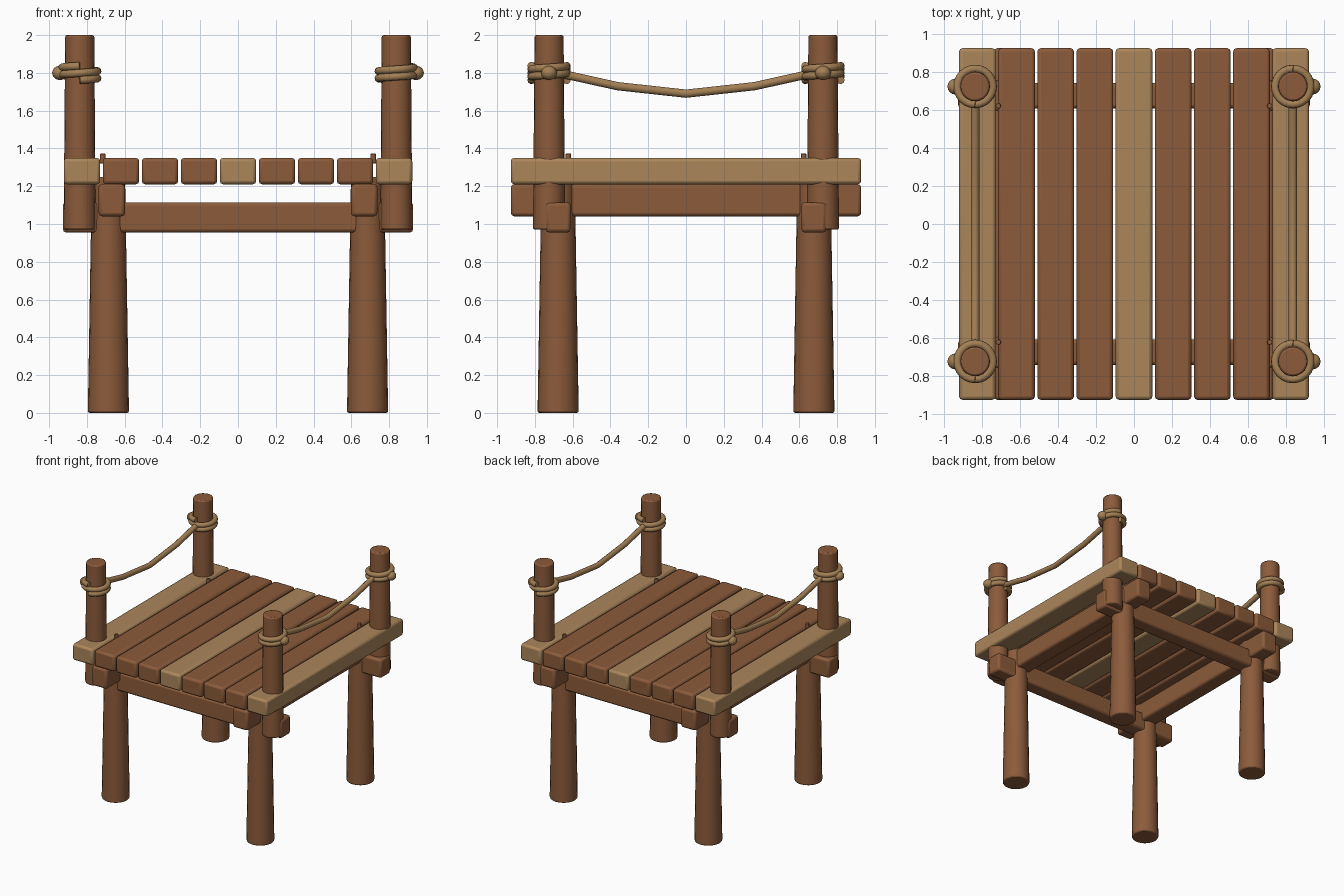
import bpy
import math
from mathutils import Vector

cube = bpy.data.objects.get("Cube")
if cube:
    bpy.data.objects.remove(cube, do_unlink=True)


def material(name, color):
    mat = bpy.data.materials.new(name)
    mat.use_nodes = True
    mat.diffuse_color = (*color, 1)
    mat.node_tree.nodes["Principled BSDF"].inputs["Base Color"].default_value = (*color, 1)
    return mat


BROWN = material("brown wood", (0.26, 0.105, 0.043))
LIGHT = material("light wood", (0.41, 0.24, 0.105))
ROPE = material("rope tan", (0.37, 0.215, 0.09))


def finish(obj, name, mat, bevel=0, segments=2):
    obj.name = name
    obj.data.materials.append(mat)
    if bevel:
        mod = obj.modifiers.new("Rounded edges", 'BEVEL')
        mod.width = bevel
        mod.segments = segments
        mod.limit_method = 'ANGLE'
        mod.angle_limit = math.radians(40)
    bpy.ops.object.shade_smooth_by_angle(angle=math.radians(35))
    return obj


def timber(name, center, size, mat):
    bpy.ops.mesh.primitive_cube_add(size=1, location=center)
    obj = bpy.context.object
    obj.scale = size
    bpy.ops.object.transform_apply(location=False, rotation=False, scale=True)
    return finish(obj, name, mat, 0.018)


def pole(name, x, y, bottom, top, r_bottom, r_top, mat, bevel=0.01):
    bpy.ops.mesh.primitive_cone_add(vertices=20, radius1=r_bottom, radius2=r_top,
                                    depth=top - bottom, location=(x, y, (bottom + top) / 2))
    return finish(bpy.context.object, name, mat, bevel)


def rope(name, points, radius):
    curve = bpy.data.curves.new(name, 'CURVE')
    curve.dimensions = '3D'
    curve.bevel_depth = radius
    curve.bevel_resolution = 3
    curve.use_fill_caps = True
    spline = curve.splines.new('POLY')
    spline.points.add(len(points) - 1)
    for point, co in zip(spline.points, points):
        point.co = (*co, 1)
    obj = bpy.data.objects.new(name, curve)
    bpy.context.collection.objects.link(obj)
    curve.materials.append(ROPE)
    return obj


# Deck planks, with pale ones at the edges and in the middle
for i in range(-4, 5):
    timber(f"deck_plank_{i + 5}", (i * 0.2065, 0, 1.28), (0.193, 1.855, 0.14),
           LIGHT if i % 4 == 0 else BROWN)

SIDES = {1: "left", -1: "right"}
ENDS = {-1: "front", 1: "back"}

# Beams under the deck
for sx, side in SIDES.items():
    timber(f"{side}_long_beam", (sx * 0.668, 0, 1.126), (0.14, 1.855, 0.17), BROWN)
for sy, end in ENDS.items():
    timber(f"{end}_cross_beam", (0, sy * 0.677, 1.035), (1.855, 0.133, 0.16), BROWN)

POST_X, POST_Y = 0.838, 0.725
for sx, side in SIDES.items():
    for sy, end in ENDS.items():
        tag = f"{end}_{side}"
        x, y = sx * POST_X, sy * POST_Y
        # Leg, railing post and nail
        pole(f"{tag}_leg", sx * 0.686, sy * 0.677, 0, 1.25, 0.109, 0.088, BROWN)
        pole(f"{tag}_post", x, y, 0.97, 2.0, 0.085, 0.077, BROWN)
        pole(f"{tag}_nail", sx * 0.716, sy * 0.623, 1.32, 1.373, 0.014, 0.014, BROWN, 0.003)

        # Rope wound twice around the post
        start = -math.pi / 2 if sx < 0 else math.pi / 2
        steps = 48
        coil = []
        for k in range(steps + 1):
            a = start + 4 * math.pi * k / steps
            coil.append((x + 0.094 * math.cos(a), y + 0.094 * math.sin(a),
                         1.762 + 0.075 * k / steps))
        rope(f"{tag}_rope_coil", coil, 0.021)

        # Knot on the outer side
        bpy.ops.mesh.primitive_uv_sphere_add(segments=16, ring_count=10, radius=0.042,
                                             location=(x + sx * 0.104, y, 1.8))
        finish(bpy.context.object, f"{tag}_knot", ROPE).scale.z = 0.9

    # Sagging hand rope
    sag = [Vector((sx * POST_X, t * 0.725, 1.69 + 0.12 * abs(t) ** 1.6))
           for t in (-1, -0.5, 0, 0.5, 1)]
    rope(f"{side}_hand_rope", sag, 0.023)
